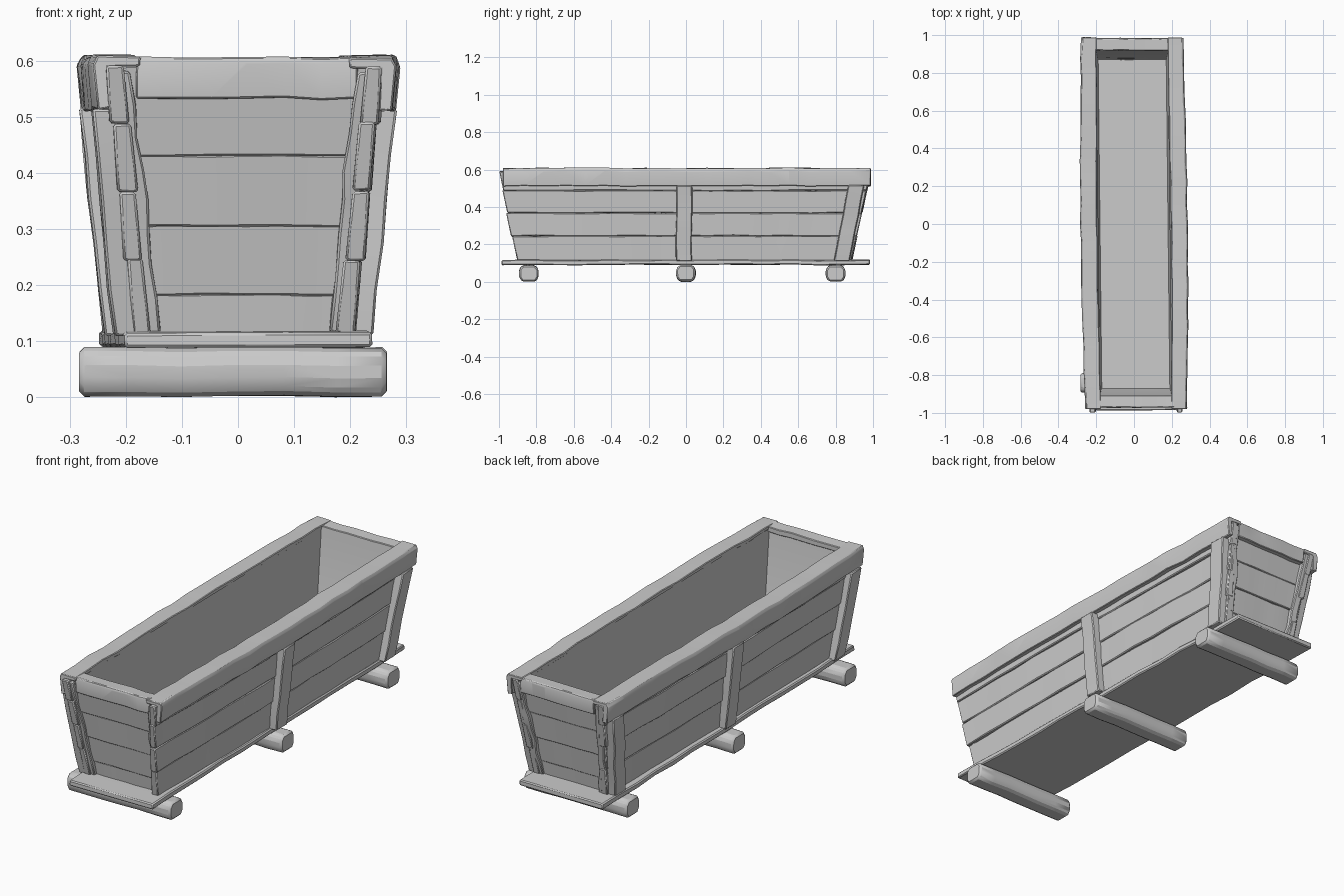
import bpy, bmesh, random
from mathutils import Vector

random.seed(7)
if "Cube" in bpy.data.objects:
    bpy.data.objects.remove(bpy.data.objects["Cube"])

wood = bpy.data.materials.new("grey_wood")
wood.use_nodes = True
wood.diffuse_color = (0.6, 0.6, 0.6, 1)
wood.node_tree.nodes["Principled BSDF"].inputs["Base Color"].default_value = (0.6, 0.6, 0.6, 1)


def warp(p):
    """Slight crookedness of the box: skewed, and bowed out at the middle."""
    return Vector((p[0] - 0.011 * p[1] - 0.05 * p[0] * p[1] ** 2, p[1], p[2]))


def finish(name, bm, bevel=0.0):
    mesh = bpy.data.meshes.new(name)
    bm.to_mesh(mesh)
    bm.free()
    mesh.materials.append(wood)
    ob = bpy.data.objects.new(name, mesh)
    bpy.context.collection.objects.link(ob)
    if bevel:
        mod = ob.modifiers.new("worn_edges", "BEVEL")
        mod.width = bevel
        mod.segments = 1
        mod.limit_method = "ANGLE"
    bpy.ops.object.select_all(action="DESELECT")
    ob.select_set(True)
    bpy.context.view_layer.objects.active = ob
    bpy.ops.object.shade_smooth_by_angle(angle=0.6)


def plank(name, start, end, cuts=8, wobble=0.0025, bevel=0.004, crooked=True):
    """Loft between two matching end sections with a hand-hewn wobble."""
    bm = bmesh.new()
    rings = []
    for i in range(cuts + 1):
        shift = Vector([random.uniform(-wobble, wobble) for _ in range(3)])
        ring = []
        for a, b in zip(start, end):
            p = Vector(a).lerp(Vector(b), i / cuts)
            own = Vector([random.uniform(-wobble, wobble) * 0.4 for _ in range(3)])
            ring.append(bm.verts.new((warp(p) if crooked else p) + shift + own))
        rings.append(ring)
    n = len(start)
    for r, s in zip(rings, rings[1:]):
        for k in range(n):
            bm.faces.new((r[k], r[(k + 1) % n], s[(k + 1) % n], s[k]))
    bm.faces.new(rings[0])
    bm.faces.new(rings[-1])
    bmesh.ops.recalc_face_normals(bm, faces=bm.faces)
    finish(name, bm, bevel)


# Slope of the outer faces of the long and short walls
def wall_x(z):
    return 0.204 + (z - 0.12) * 0.115


def wall_y(z):
    return 0.887 + (z - 0.12) * 0.215


# Round cross logs under the base
for i, y in enumerate((-0.84, 0.0, 0.80)):
    shape = [(-.052, -.02), (-.036, -.044), (.036, -.044), (.052, -.02),
             (.052, .02), (.034, .043), (-.034, .043), (-.052, .02)]
    plank(f"cross_log_{i + 1}", [(-0.282, y + a, 0.046 + b) for a, b in shape],
          [(0.265, y + a, 0.046 + b) for a, b in shape], 6, 0.0015, 0.009, False)

# Base board, slightly askew under the box
base = [(-0.205, 0.09), (0.236, 0.09), (0.236, 0.117), (-0.205, 0.117)]
plank("base_board", [(x, -0.985, z) for x, z in base],
      [(x - 0.043, 0.985, z) for x, z in base], 14, 0.003, 0.005, False)

# Long wall planks
side_seams = [0.112, 0.245, 0.367, 0.487, 0.59]
for s, side in ((1, "left"), (-1, "right")):
    for i, (a, b) in enumerate(zip(side_seams, side_seams[1:])):
        o = random.uniform(-0.002, 0.003)
        b += 0.001
        sec = [(wall_x(a) + o + 0.003, a), (wall_x(b) + o - 0.002, b),
               (wall_x(b) - 0.032, b), (wall_x(a) - 0.032, a)]
        e = [random.uniform(-0.008, 0.008) for _ in range(2)]
        plank(f"{side}_wall_plank_{i + 1}",
              [(s * x, -wall_y(z) - 0.014 + e[0], z) for x, z in sec],
              [(s * x, wall_y(z) + e[1], z) for x, z in sec], 14)

# Short wall planks, set slightly inside the ends of the long ones
end_seams = [0.112, 0.182, 0.305, 0.43, 0.59]
for s, side in ((-1, "front"), (1, "back")):
    for i, (a, b) in enumerate(zip(end_seams, end_seams[1:])):
        o = -0.02 + random.uniform(-0.002, 0.002)
        b += 0.002
        sec = [(wall_y(a) + o + 0.003, a), (wall_y(b) + o - 0.002, b),
               (wall_y(b) - 0.048, b), (wall_y(a) - 0.048, a)]
        plank(f"{side}_wall_plank_{i + 1}",
              [(0.02 - wall_x(z), s * y, z) for y, z in sec],
              [(wall_x(z) - 0.02, s * y, z) for y, z in sec], 6, 0.0015, 0.003)

# Irregular battens covering the corners of the short walls
for sy, end in ((-1, "front"), (1, "back")):
    for sx, side in ((1, "left"), (-1, "right")):
        def batten(z):
            x, y = wall_x(z), wall_y(z)
            return [(sx * (x - 0.048), sy * (y - 0.03), z), (sx * (x - 0.008), sy * (y - 0.03), z),
                    (sx * (x - 0.008), sy * (y - 0.003), z), (sx * (x - 0.048), sy * (y - 0.003), z)]
        plank(f"{end}_{side}_corner_batten", batten(0.115), batten(0.58), 8, 0.005)

# Upright posts outside the long walls: bottom y, top y
posts = [(1, -0.012, -0.01, "left_middle"), (1, 0.835, 0.91, "left_back"),
         (-1, 0.0, 0.0, "right_middle"), (-1, 0.835, 0.91, "right_back"),
         (-1, -0.85, -0.92, "right_front")]
for s, y0, y1, label in posts:
    def post(y, z, out):
        return [(s * (wall_x(z) - 0.008), y - 0.043, z), (s * out, y - 0.041, z),
                (s * out, y + 0.041, z), (s * (wall_x(z) - 0.008), y + 0.043, z)]
    plank(f"{label}_post", post(y0, 0.112, 0.24), post(y1, 0.515, 0.284), 5)

# Top rim: L-shaped rails on the long sides, shorter caps on the ends
rail = [(0.196, 0.588), (0.196, 0.607), (0.276, 0.608), (0.284, 0.592),
        (0.276, 0.512), (0.25, 0.515), (0.255, 0.588)]
for s, side in ((1, "left"), (-1, "right")):
    plank(f"{side}_rim_rail", [(s * x, -0.978, z) for x, z in rail],
          [(s * x, 0.988, z) for x, z in rail], 18, 0.003, 0.003)
cap = [(0.913, 0.578), (0.913, 0.604), (0.974, 0.606), (0.978, 0.596),
       (0.972, 0.532), (0.945, 0.532), (0.945, 0.578)]
for s, side, off in ((-1, "front", -0.006), (1, "back", 0.006)):
    plank(f"{side}_rim_cap", [(-0.2, s * (y + off), z) for y, z in cap],
          [(0.212, s * (y + off), z) for y, z in cap], 6, 0.002, 0.003)

# Smooth inner lining and floor
bm = bmesh.new()
levels = [(0.2, 0.918, 0.598), (0.191, 0.878, 0.295), (0.187, 0.87, 0.268)]
rings = [[bm.verts.new(warp((sx * x, sy * y, z))) for sx, sy in ((1, 1), (-1, 1), (-1, -1), (1, -1))]
         for x, y, z in levels]
for r, q in zip(rings, rings[1:]):
    for k in range(4):
        bm.faces.new((r[k], r[(k + 1) % 4], q[(k + 1) % 4], q[k]))
bm.faces.new(rings[-1])
bm.normal_update()
finish("inner_lining", bm)
